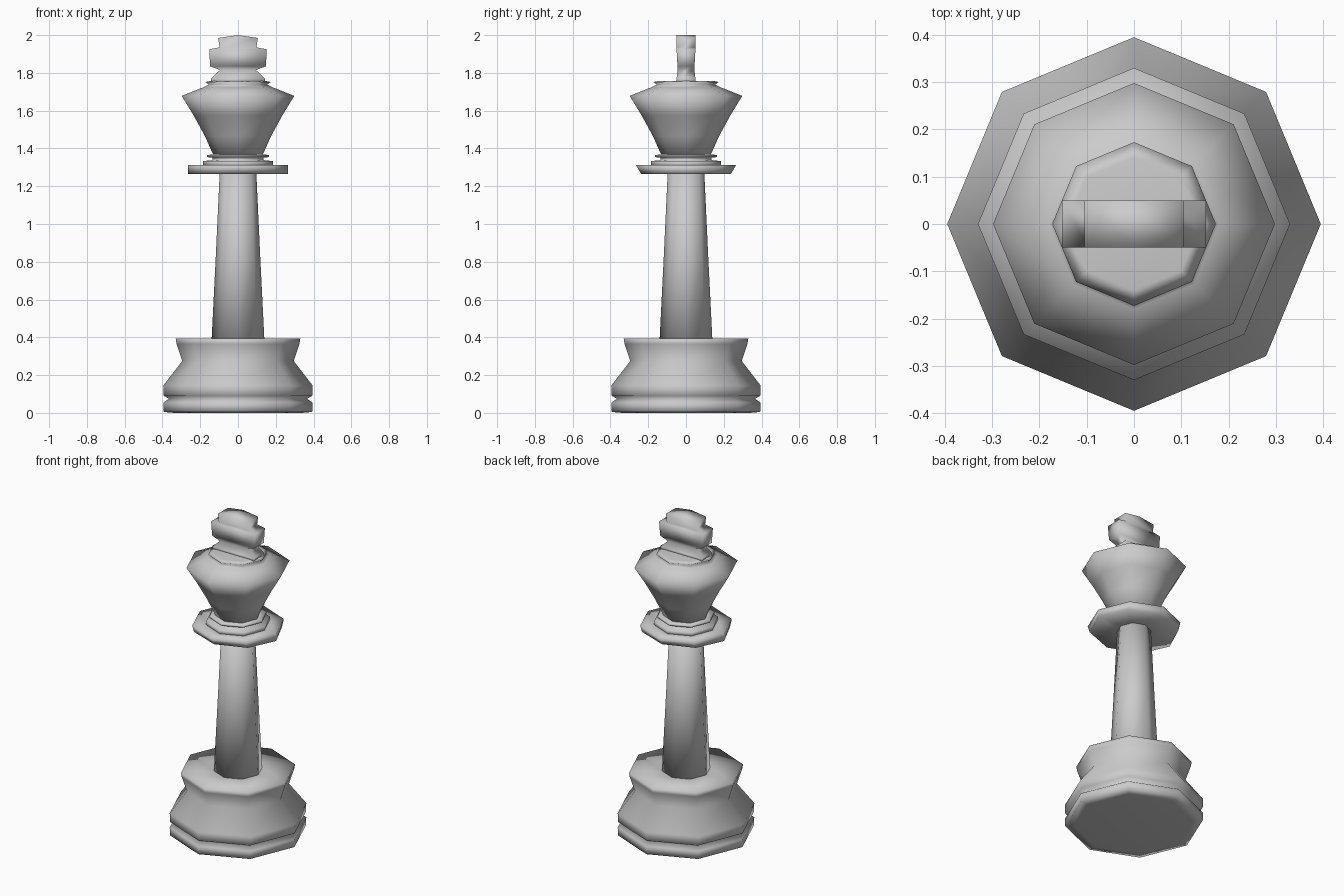
import bpy, bmesh
from math import cos, sin, pi

if "Cube" in bpy.data.objects:
    bpy.data.objects.remove(bpy.data.objects["Cube"])

SIDES = 8


def finish(name, bm):
    bmesh.ops.recalc_face_normals(bm, faces=bm.faces)
    mesh = bpy.data.meshes.new(name)
    bm.to_mesh(mesh)
    bm.free()
    for p in mesh.polygons:
        p.use_smooth = True
    ob = bpy.data.objects.new(name, mesh)
    bpy.context.collection.objects.link(ob)
    return ob


def lathe(name, profile):
    """Eight-sided turned part from (radius, z) points, capped at both ends."""
    bm = bmesh.new()
    rings = [[bm.verts.new((r * cos(2 * pi * i / SIDES), r * sin(2 * pi * i / SIDES), z))
              for i in range(SIDES)] for r, z in profile]
    for a, b in zip(rings, rings[1:]):
        for i in range(SIDES):
            j = (i + 1) % SIDES
            bm.faces.new((a[i], a[j], b[j], b[i]))
    bm.faces.new(rings[0])
    bm.faces.new(rings[-1])
    return finish(name, bm)


# Stepped base with a groove and a waisted upper rim
lathe("base", [(0.34, 0), (0.393, 0.005), (0.395, 0.055), (0.365, 0.075), (0.393, 0.09),
               (0.395, 0.145), (0.295, 0.275), (0.325, 0.365), (0.33, 0.393), (0.14, 0.39)])

# Tapered column
lathe("column", [(0.14, 0.38), (0.118, 0.82), (0.097, 1.27)])

# Wide collar, its underside slightly narrower front to back
collar = lathe("collar", [(0.09, 1.268), (0.265, 1.266), (0.265, 1.312), (0.18, 1.31)])
for v in collar.data.vertices:
    if v.co.z < 1.29:
        v.co.y *= 0.9

# Stacked rings between collar and head
lathe("neck_rings", [(0.18, 1.305), (0.185, 1.315), (0.185, 1.333), (0.135, 1.338),
                     (0.135, 1.352), (0.165, 1.354), (0.165, 1.366), (0.12, 1.368)])

# Flared head with sloping shoulders and a small crown rim
lathe("head", [(0.128, 1.36), (0.175, 1.465), (0.235, 1.575), (0.298, 1.678),
               (0.18, 1.725), (0.155, 1.738), (0.173, 1.752), (0.14, 1.758)])

# Finial cross: half outline mirrored across x, extruded in depth
half = [(0.145, 1.75), (0.143, 1.77), (0.095, 1.815), (0.148, 1.835), (0.152, 1.925),
        (0.098, 1.935), (0.105, 1.985)]
bm = bmesh.new()
layers = []
for y in (-0.05, 0.05):
    right = [bm.verts.new((x, y, z)) for x, z in half]
    left = [bm.verts.new((-x, y, z)) for x, z in half]
    top = bm.verts.new((0, y, 2.0))
    for i in range(len(half) - 1):
        bm.faces.new((left[i], right[i], right[i + 1], left[i + 1]))
    bm.faces.new((left[-1], right[-1], top))
    layers.append(right + [top] + left[::-1])
front, back = layers
for i in range(len(front)):
    j = (i + 1) % len(front)
    bm.faces.new((front[i], front[j], back[j], back[i]))
for v in bm.verts:
    if 1.8 < v.co.z < 1.9:
        v.co.y *= 0.9
finish("finial_cross", bm)
